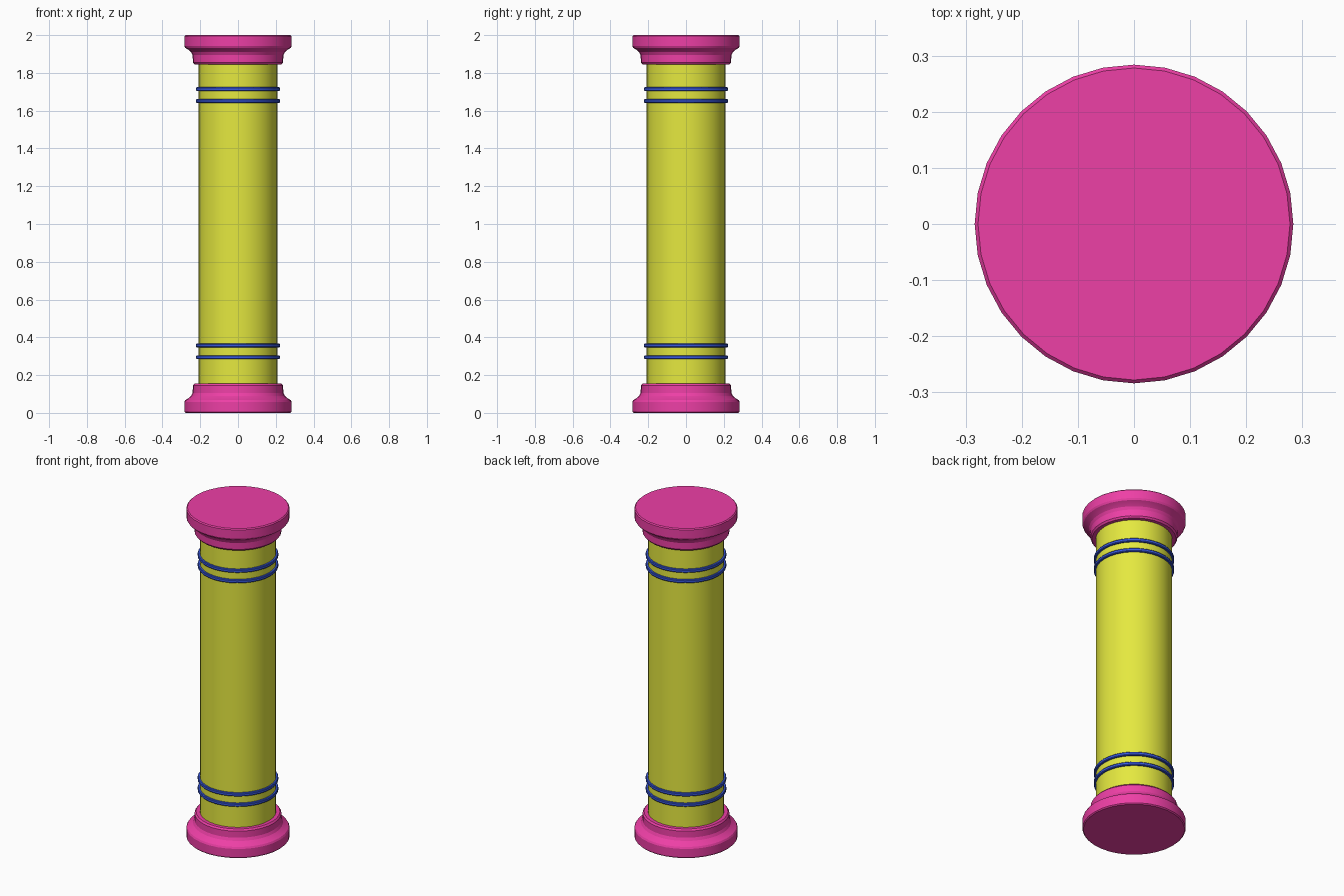
import bpy, bmesh
from math import cos, sin, tau, radians

if "Cube" in bpy.data.objects:
    bpy.data.objects.remove(bpy.data.objects["Cube"])


def material(name, color):
    m = bpy.data.materials.new(name)
    m.diffuse_color = (*color, 1)
    m.use_nodes = True
    m.node_tree.nodes["Principled BSDF"].inputs["Base Color"].default_value = m.diffuse_color
    return m


PINK = material("pink", (0.85, 0.05, 0.38))
YELLOW = material("yellow", (0.78, 0.81, 0.05))
BLUE = material("blue", (0.04, 0.10, 0.75))


def lathe(name, profile, mat, sides=32, closed=False, angle=None):
    """Spin (radius, z) points round z; cap the ends, or join them into a ring."""
    bm = bmesh.new()
    rings = [[bm.verts.new((r * cos(tau * i / sides), r * sin(tau * i / sides), z))
              for i in range(sides)] for r, z in profile]
    pairs = list(zip(rings, rings[1:]))
    if closed:
        pairs.append((rings[-1], rings[0]))
    else:
        bm.faces.new(rings[0])
        bm.faces.new(rings[-1])
    for a, b in pairs:
        for i in range(sides):
            j = (i + 1) % sides
            bm.faces.new((a[i], a[j], b[j], b[i]))
    bmesh.ops.recalc_face_normals(bm, faces=bm.faces)
    mesh = bpy.data.meshes.new(name)
    bm.to_mesh(mesh)
    bm.free()
    mesh.materials.append(mat)
    ob = bpy.data.objects.new(name, mesh)
    bpy.context.collection.objects.link(ob)
    if angle:
        bpy.ops.object.select_all(action='DESELECT')
        ob.select_set(True)
        bpy.context.view_layer.objects.active = ob
        bpy.ops.object.shade_smooth_by_angle(angle=radians(angle))
    return ob


# Moulded base, and the capital as its mirror image
moulding = [(0.278, 0), (0.284, 0.006), (0.284, 0.058), (0.279, 0.068),
            (0.262, 0.078), (0.248, 0.09), (0.24, 0.106), (0.239, 0.145),
            (0.231, 0.155), (0.205, 0.155)]
lathe("base", moulding, PINK, angle=20)
lathe("capital", [(r, 2 - z) for r, z in moulding], PINK, angle=20)

# Plain round shaft
lathe("shaft", [(0.21, 0.15), (0.21, 1.85)], YELLOW, angle=30)

# Two pairs of thin bands round the shaft
for i, z in enumerate((0.294, 0.357, 1.651, 1.714)):
    lathe(f"band_{i + 1}", [(0.205, z - 0.01), (0.219, z - 0.01), (0.222, z - 0.006),
                            (0.222, z + 0.006), (0.219, z + 0.01), (0.205, z + 0.01)],
          BLUE, closed=True, angle=30)
